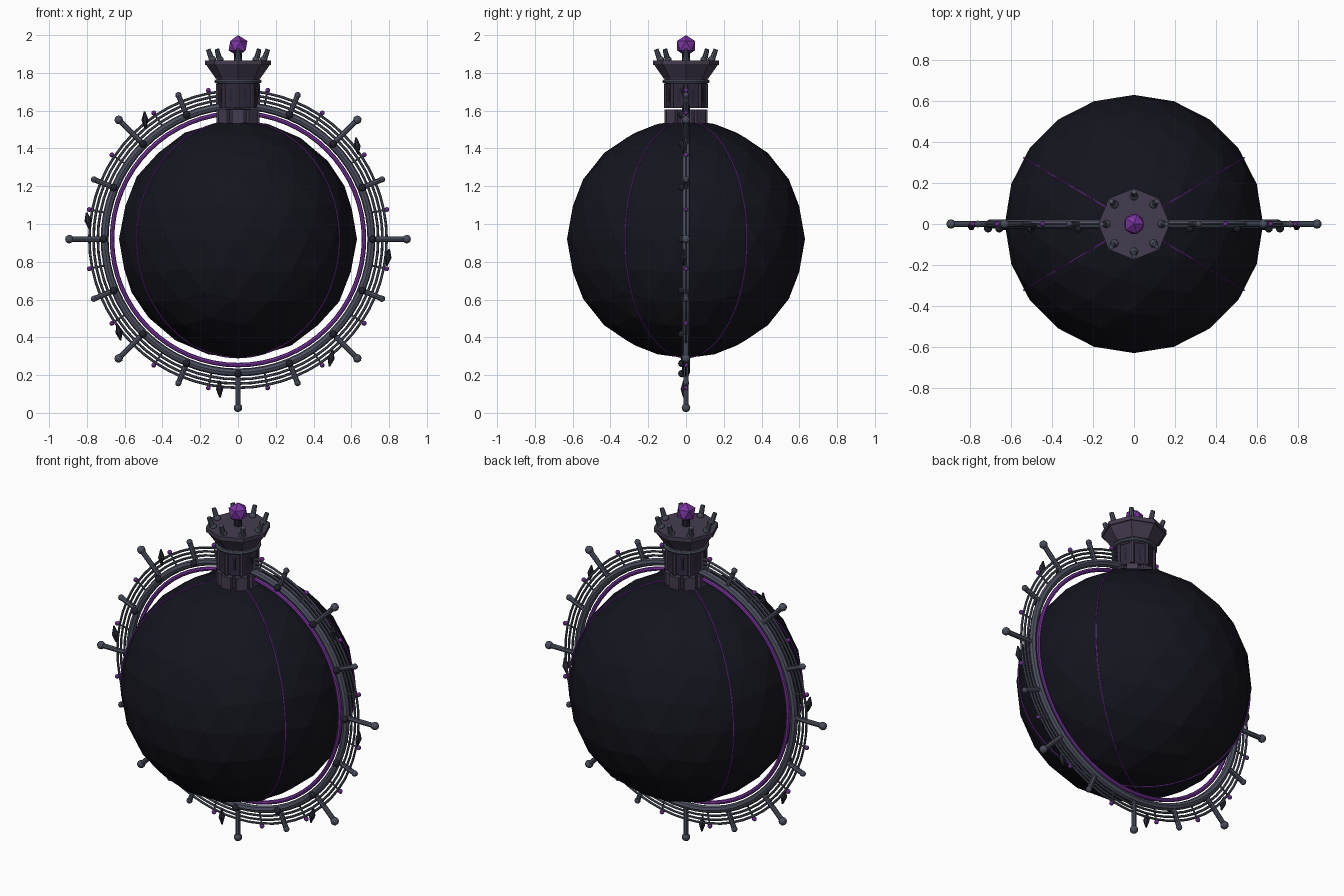
import bpy, random
from math import sin, cos, pi, radians
from mathutils import Vector

if "Cube" in bpy.data.objects:
    bpy.data.objects.remove(bpy.data.objects["Cube"])

random.seed(4)
C = Vector((0, 0, 0.92))


def mat(name, rgb):
    m = bpy.data.materials.new(name)
    m.diffuse_color = (*rgb, 1)
    m.use_nodes = True
    m.node_tree.nodes["Principled BSDF"].inputs["Base Color"].default_value = m.diffuse_color
    return m


BLACK = mat("black_stone", (0.007, 0.007, 0.013))
STEEL = mat("steel", (0.075, 0.085, 0.12))
DARK = mat("dark_iron", (0.018, 0.018, 0.03))
TOWER = mat("tower_stone", (0.06, 0.045, 0.08))
TOWER2 = mat("tower_shadow", (0.03, 0.022, 0.045))
PURPLE = mat("purple", (0.2, 0.035, 0.36))


def finish(name, m, smooth=False):
    o = bpy.context.object
    o.name = name
    o.data.materials.append(m)
    if smooth:
        bpy.ops.object.shade_smooth_by_angle(angle=radians(40))
    return o


def torus(name, R, r, m, loc=C, rot=(pi / 2, 0, 0), seg=64, sides=8):
    bpy.ops.mesh.primitive_torus_add(major_radius=R, minor_radius=r, major_segments=seg,
                                     minor_segments=sides, location=loc, rotation=rot)
    return finish(name, m, True)


def rod(name, a, b, r, m, r2=None, sides=8):
    a, b = Vector(a), Vector(b)
    d = b - a
    bpy.ops.mesh.primitive_cone_add(vertices=sides, radius1=r, radius2=r if r2 is None else r2,
                                    depth=d.length, location=(a + b) / 2,
                                    rotation=d.to_track_quat('Z', 'Y').to_euler())
    return finish(name, m)


def ball(name, loc, r, m, sub=1, scale=(1, 1, 1), rot=(0, 0, 0)):
    bpy.ops.mesh.primitive_ico_sphere_add(subdivisions=sub, radius=r, location=loc, rotation=rot)
    o = finish(name, m)
    o.scale = scale
    return o


def polar(r, deg, y=0):
    a = radians(deg)
    return C + Vector((r * cos(a), y, r * sin(a)))


# faceted globe with two thin meridian lines
ball("globe", C, 0.63, BLACK, sub=3)
for s in (1, -1):
    torus("meridian_line", 0.627, 0.004, PURPLE, rot=(pi / 2, 0, s * radians(31)), seg=96, sides=6)

# upright ring frame
torus("glow_ring", 0.667, 0.012, PURPLE)
torus("main_ring", 0.706, 0.021, STEEL)
for R in (0.742, 0.765, 0.787):
    torus("thin_ring", R, 0.007, STEEL, sides=6)

# spokes: long ones every 45 degrees, short ones between
for i in range(16):
    a = i * 22.5
    if i != 4:
        tip = 0.893 if i % 2 == 0 else 0.825
        rod("spoke", polar(0.70, a), polar(tip, a), 0.014, STEEL)
        ball("spoke_tip", polar(tip, a), 0.023 if i % 2 == 0 else 0.017, STEEL, sub=2)
        ball("spoke_stud", polar(0.712, a, -0.022), 0.02, DARK, sub=2)
    b = a + 11.25
    rod("ring_tie", polar(0.715, b), polar(0.795, b), 0.005, STEEL, sides=6)
    ball("ring_bead", polar(0.803, b), 0.013, PURPLE, sub=2)

# dark shards hanging on the outer ring
for k in range(8):
    p = polar(0.80, 38 + 45 * k, -0.012)
    tilt = Vector((random.uniform(-0.25, 0.25), 0, 1)).normalized()
    rod("shard_top", p, p + tilt * 0.045, 0.019, DARK, r2=0.004, sides=6)
    rod("shard_bottom", p, p - tilt * 0.045, 0.019, DARK, r2=0.004, sides=6)


# octagonal tower
def tier(name, z0, z1, r0, r1, m):
    rod(name, (0, 0, z0), (0, 0, z1), r0, m, r2=r1)


tier("tower_base", 1.525, 1.605, 0.108, 0.108, TOWER2)
tier("tower_body", 1.614, 1.745, 0.107, 0.107, TOWER2)
tier("tower_neck", 1.74, 1.772, 0.112, 0.115, TOWER)
torus("tower_collar", 0.114, 0.011, STEEL, loc=(0, 0, 1.755), rot=(0, 0, 0), seg=24)
tier("tower_flare", 1.77, 1.842, 0.118, 0.168, TOWER)
tier("tower_rim", 1.842, 1.866, 0.175, 0.175, TOWER)

for i in range(8):
    a = i * pi / 4
    d = Vector((cos(a), sin(a), 0))
    # base blocks, wall pillars and narrow windows
    bpy.ops.mesh.primitive_cube_add(size=1, location=d * 0.095 + Vector((0, 0, 1.568)),
                                    rotation=(0, 0, a))
    finish("base_block", TOWER).scale = (0.04, 0.062, 0.078)
    rod("wall_pillar", d * 0.106 + Vector((0, 0, 1.614)), d * 0.106 + Vector((0, 0, 1.742)),
        0.011, TOWER, sides=6)
    w = a + pi / 8
    bpy.ops.mesh.primitive_cube_add(size=1, rotation=(0, 0, w),
                                    location=(0.098 * cos(w), 0.098 * sin(w), 1.68))
    finish("window", DARK).scale = (0.006, 0.014, 0.07)
    # crown posts leaning outward
    foot = d * 0.135 + Vector((0, 0, 1.86))
    tip = d * 0.158 + Vector((0, 0, 1.925))
    rod("crown_post", foot, tip, 0.016, STEEL, r2=0.012)
    ball("crown_post_foot", foot + Vector((0, 0, 0.01)), 0.02, STEEL, sub=2)

# crystal on the crown
rod("crystal_stem", (0, 0, 1.86), (0, 0, 1.91), 0.022, DARK)
ball("crystal", (0, 0, 1.944), 0.056, PURPLE)
